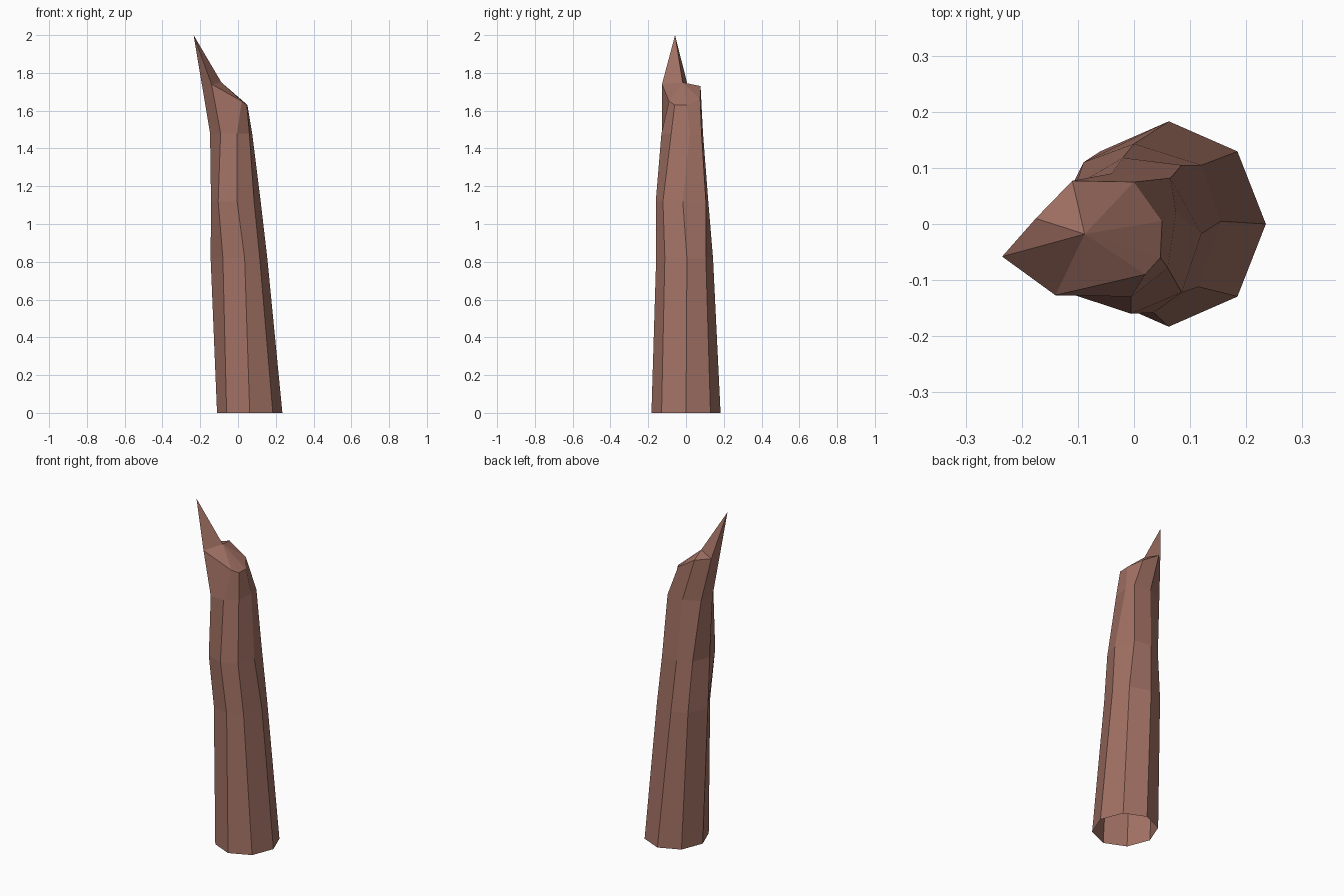
import bpy, bmesh, math

# One bark colour
bark = bpy.data.materials.new("reddish brown bark")
bark.diffuse_color = (0.36, 0.165, 0.127, 1)

# Octagonal sections going up, points run counter-clockwise from +x
base = [(0.062 + 0.173 * math.cos(i * math.pi / 4),
         0.183 * math.sin(i * math.pi / 4)) for i in range(8)]
sections = [
    (0.00, base),
    (0.82, [(0.155, 0.005), (0.12, 0.105), (0.0, 0.143), (-0.09, 0.11),
            (-0.145, 0.0), (-0.08, -0.115), (0.035, -0.158), (0.115, -0.112)]),
    (1.12, [(0.12, -0.017), (0.085, 0.105), (-0.02, 0.118), (-0.1, 0.08),
            (-0.143, -0.02), (-0.105, -0.127), (-0.005, -0.16), (0.085, -0.122)]),
    (1.48, [(0.075, 0.02), (0.065, 0.082), (-0.04, 0.09), (-0.135, 0.05),
            (-0.148, -0.04), (-0.092, -0.127), (-0.005, -0.13), (0.06, -0.078)]),
]
# Broken rim, with one long splinter
rim = [(0.05, 0.005, 1.63), (0.0, 0.075, 1.66), (-0.11, 0.077, 1.73),
       (-0.175, 0.01, 1.73), (-0.235, -0.058, 2.0), (-0.14, -0.127, 1.74),
       (0.02, -0.09, 1.65), (0.047, -0.06, 1.63)]

bm = bmesh.new()
rings = [[bm.verts.new((x, y, z)) for x, y in pts] for z, pts in sections]
rings.append([bm.verts.new(p) for p in rim])

# Trunk sides, open at the bottom
for low, high in zip(rings, rings[1:]):
    for i in range(8):
        j = (i + 1) % 8
        bm.faces.new((low[i], low[j], high[j], high[i]))

# Broken top, fanned from a central peak
peak = bm.verts.new((-0.088, -0.018, 1.75))
for i in range(8):
    bm.faces.new((rings[-1][i], rings[-1][(i + 1) % 8], peak))

mesh = bpy.data.meshes.new("broken_trunk")
bm.to_mesh(mesh)
bm.free()
mesh.materials.append(bark)
trunk = bpy.data.objects.new("broken_trunk", mesh)
bpy.context.collection.objects.link(trunk)
